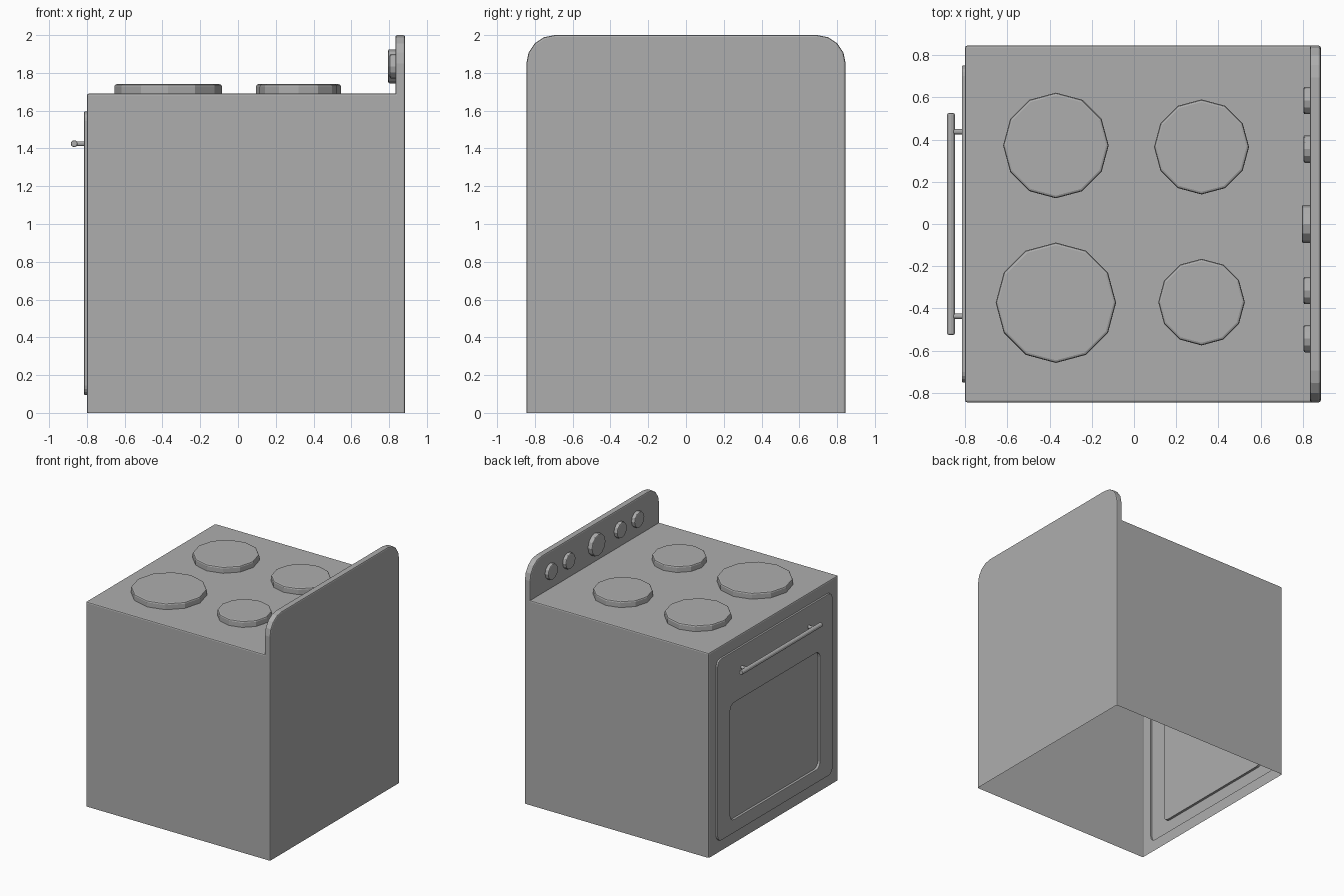
import bpy, bmesh
from math import pi
from mathutils import Matrix, Vector

if "Cube" in bpy.data.objects:
    bpy.data.objects.remove(bpy.data.objects["Cube"])

GREY = (0.42, 0.42, 0.42, 1)
grey = bpy.data.materials.new("plain grey")
grey.use_nodes = True
grey.diffuse_color = GREY
grey.node_tree.nodes["Principled BSDF"].inputs["Base Color"].default_value = GREY


def finish(bm, name):
    """Turn a bmesh into a named object."""
    mesh = bpy.data.meshes.new(name)
    bm.to_mesh(mesh)
    bm.free()
    mesh.materials.append(grey)
    ob = bpy.data.objects.new(name, mesh)
    bpy.context.collection.objects.link(ob)
    return ob


def disc(name, base, axis, radius, height, sides=12, bevel=0, open_base=True):
    """Short or long cylinder rising from base along axis."""
    bm = bmesh.new()
    bmesh.ops.create_cone(bm, cap_ends=True, segments=sides, radius1=radius,
                          radius2=radius, depth=height,
                          matrix=Matrix.Translation((0, 0, height / 2)))
    if open_base:
        bottoms = [f for f in bm.faces if f.normal.z < -0.9]
        bmesh.ops.delete(bm, geom=bottoms, context='FACES_ONLY')
    turn = Vector((0, 0, 1)).rotation_difference(Vector(axis)).to_matrix().to_4x4()
    bm.transform(Matrix.Translation(base) @ turn)
    ob = finish(bm, name)
    if bevel:
        mod = ob.modifiers.new("soft edges", 'BEVEL')
        mod.width, mod.segments = bevel, 2
        mod.limit_method, mod.angle_limit = 'ANGLE', pi / 4


def extrude(bm, face, offset):
    """Extrude one face, drop the old one, and return the new cap."""
    res = bmesh.ops.extrude_face_region(bm, geom=[face])["geom"]
    verts = [v for v in res if isinstance(v, bmesh.types.BMVert)]
    bmesh.ops.translate(bm, verts=verts, vec=offset)
    if face.is_valid:
        bmesh.ops.delete(bm, geom=[face], context='FACES')
    bm.normal_update()
    return next(f for f in res if isinstance(f, bmesh.types.BMFace))


def inset(bm, face, thickness):
    bmesh.ops.inset_region(bm, faces=[face], thickness=thickness,
                           use_even_offset=True)


def round_edges(bm, rule, radius):
    """Round the edges running along x whose middle passes the rule."""
    edges = []
    for e in bm.edges:
        a, b = (v.co for v in e.verts)
        if abs(a.y - b.y) < 1e-4 and abs(a.z - b.z) < 1e-4 and rule((a + b) / 2):
            edges.append(e)
    bmesh.ops.bevel(bm, geom=edges, offset=radius, segments=4, profile=0.5,
                    affect='EDGES', clamp_overlap=True)
    bm.normal_update()


def soften(bm, rule, width):
    """Bevel the sharp outer edges whose ends all pass the rule."""
    edges = [e for e in bm.edges if e.is_manifold
             and e.calc_face_angle_signed() > pi / 4
             and all(rule(v.co) for v in e.verts)]
    bmesh.ops.bevel(bm, geom=edges, offset=width, segments=2, profile=0.5,
                    affect='EDGES', clamp_overlap=True)
    bm.normal_update()


# Body: open-bottomed box with an upright back panel
FRONT, BACK, PANEL, HALF, TOP = -0.8, 0.885, 0.833, 0.845, 1.69
bm = bmesh.new()
bmesh.ops.create_cube(bm, size=1)
for v in bm.verts:
    v.co = (BACK if v.co.x > 0 else FRONT, HALF if v.co.y > 0 else -HALF,
            TOP if v.co.z > 0 else 0)
bmesh.ops.bisect_plane(bm, geom=bm.verts[:] + bm.edges[:] + bm.faces[:],
                       plane_co=(PANEL, 0, 0), plane_no=(1, 0, 0))
bm.normal_update()
strip = next(f for f in bm.faces
             if f.normal.z > 0.9 and f.calc_center_median().x > PANEL)
extrude(bm, strip, (0, 0, 2 - TOP))
round_edges(bm, lambda m: m.z > 1.99 and m.x > PANEL, 0.15)

# Door: raised from the front wall, with a sunken window
door = next(f for f in bm.faces if f.normal.x < -0.9
            and f.calc_center_median().x < FRONT + 0.01)
inset(bm, door, 0.095)
door = extrude(bm, door, (-0.015, 0, 0))
inset(bm, door, 0.1)
for v in door.verts:
    v.co.y = 0.585 if v.co.y > 0 else -0.585
    v.co.z = 1.17 if v.co.z > 0.8 else 0.205
extrude(bm, door, (0.02, 0, 0))
round_edges(bm, lambda m: m.x < FRONT + 0.05 and abs(m.y) < 0.8, 0.05)

# Open underside and softened outer edges
floor = [f for f in bm.faces if f.normal.z < -0.9 and f.calc_center_median().z < 0.01]
bmesh.ops.delete(bm, geom=floor, context='FACES')
bmesh.ops.recalc_face_normals(bm, faces=bm.faces[:])
soften(bm, lambda co: co.x > FRONT - 0.001 and abs(co.y) > HALF - 0.2
       and (abs(co.y) > HALF - 0.01 or co.z > TOP - 0.01), 0.01)
soften(bm, lambda co: co.x < FRONT - 0.01, 0.004)
finish(bm, "oven_body")

# Hotplates
for name, x, y, r in (("front_left", -0.37, 0.372, 0.25),
                      ("front_right", -0.37, -0.373, 0.285),
                      ("rear_left", 0.32, 0.365, 0.225),
                      ("rear_right", 0.32, -0.37, 0.205)):
    disc("hotplate_" + name, (x, y, TOP), (0, 0, 1), r, 0.05, bevel=0.012)

# Control knobs on the back panel
for i, y in enumerate((0.585, 0.355, 0, -0.315, -0.543)):
    big = y == 0
    disc(f"knob_{i + 1}", (PANEL, y, 1.835), (-1, 0, 0), 0.09 if big else 0.065,
         0.038 if big else 0.03, bevel=0.008)

# Door handle: bar on two posts
disc("handle_bar", (-0.867, -0.525, 1.425), (0, 1, 0), 0.018, 1.05,
     bevel=0.006, open_base=False)
for side, y in (("left", 0.437), ("right", -0.437)):
    disc("handle_post_" + side, (-0.813, y, 1.425), (-1, 0, 0), 0.013, 0.05)
